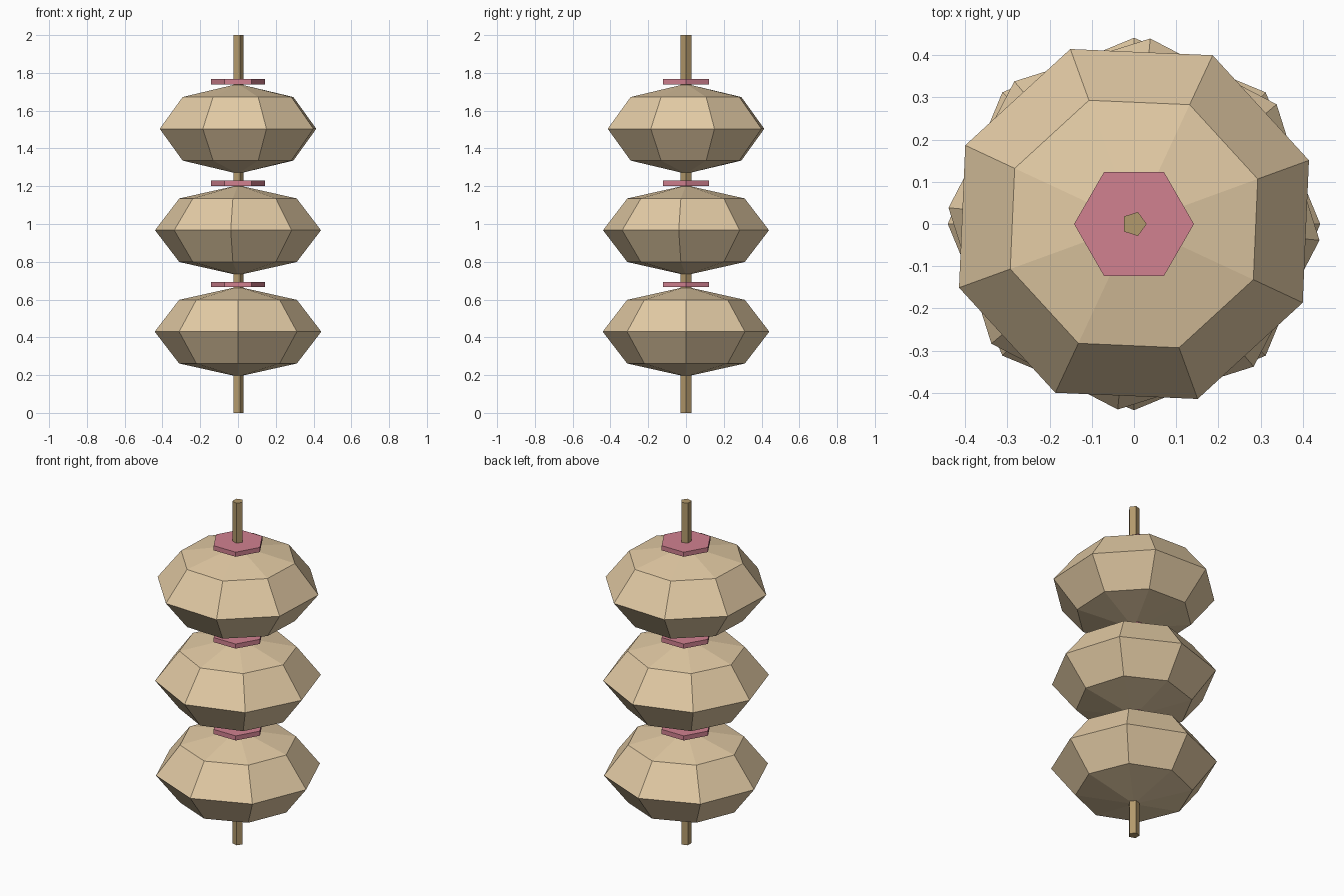
import bpy
from math import radians

if "Cube" in bpy.data.objects:
    bpy.data.objects.remove(bpy.data.objects["Cube"])


def material(name, rgb):
    m = bpy.data.materials.new(name)
    m.diffuse_color = (*rgb, 1)
    m.use_nodes = True
    m.node_tree.nodes["Principled BSDF"].inputs["Base Color"].default_value = m.diffuse_color
    return m


dough = material("dough", (0.76, 0.59, 0.37))
wood = material("wood", (0.45, 0.32, 0.15))
pink = material("pink", (0.64, 0.22, 0.28))


def finish(name, mat):
    ob = bpy.context.object
    ob.name = name
    ob.data.materials.append(mat)
    return ob


def prism(name, sides, radius, depth, z, mat):
    # rotated so that one corner points to +x
    bpy.ops.mesh.primitive_cylinder_add(vertices=sides, radius=radius, depth=depth,
                                        location=(0, 0, z), rotation=(0, 0, radians(-90)))
    return finish(name, mat)


# Five-sided skewer through everything
prism("skewer", 5, 0.03, 2.0, 1.0, wood)

# Three flattened dumplings, each topped by a thin hexagonal disc
for i, turn in enumerate((0, -5, 20)):
    z = 0.43 + 0.537 * i
    bpy.ops.mesh.primitive_uv_sphere_add(segments=8, ring_count=4, radius=1,
                                         location=(0, 0, z), rotation=(0, 0, radians(turn)))
    ball = finish(f"dumpling_{i + 1}", dough)
    ball.scale = (0.441, 0.441, 0.238)
    prism(f"topping_disc_{i + 1}", 6, 0.142, 0.027, z + 0.249, pink)
